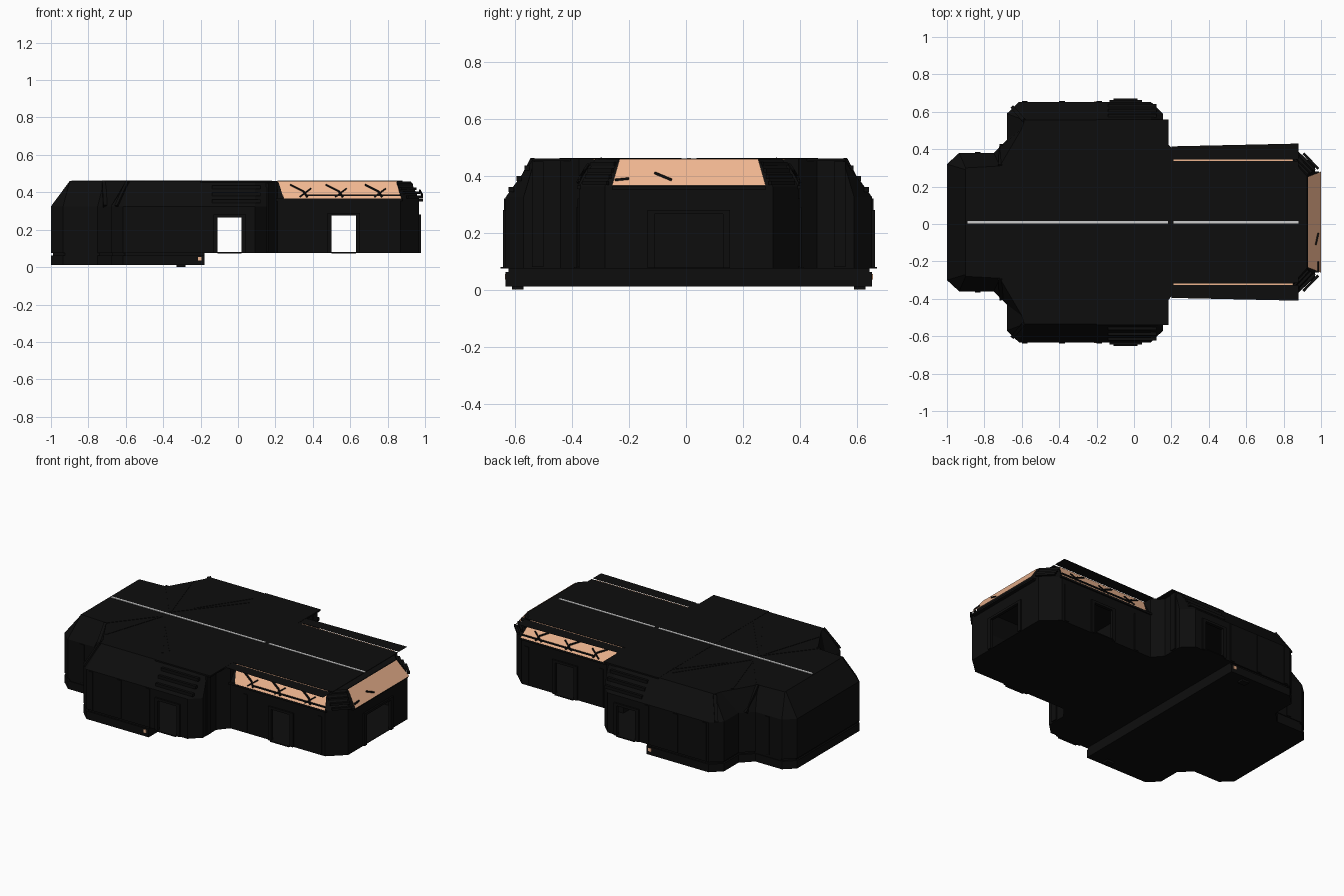
import bpy, bmesh
from mathutils import Vector

if "Cube" in bpy.data.objects:
    bpy.data.objects.remove(bpy.data.objects["Cube"])

CY = 0.01  # symmetry line of the plan


def material(name, col):
    m = bpy.data.materials.new(name)
    m.diffuse_color = (*col, 1)
    m.use_nodes = True
    m.node_tree.nodes["Principled BSDF"].inputs["Base Color"].default_value = m.diffuse_color
    return m


BLACK = material("black_panel", (0.004, 0.004, 0.004))
GLOW = material("warm_window", (0.87, 0.47, 0.28))


def finish(name, bm, mat):
    bmesh.ops.recalc_face_normals(bm, faces=bm.faces)
    me = bpy.data.meshes.new(name)
    bm.to_mesh(me)
    bm.free()
    ob = bpy.data.objects.new(name, me)
    bpy.context.collection.objects.link(ob)
    if mat:
        me.materials.append(mat)
    return ob


def loft(name, loops, mat=BLACK):
    """Closed solid through stacked loops of equal length."""
    bm = bmesh.new()
    rings = [[bm.verts.new((x, y + CY, z)) for x, y, z in lp] for lp in loops]
    n = len(rings[0])
    for a, b in zip(rings, rings[1:]):
        for i in range(n):
            j = (i + 1) % n
            bm.faces.new((a[i], a[j], b[j], b[i]))
    bm.faces.new(rings[0][::-1])
    bm.faces.new(rings[-1])
    bmesh.ops.remove_doubles(bm, verts=bm.verts, dist=1e-4)
    return finish(name, bm, mat)


def box(name, x0, x1, y0, y1, z0, z1, mat=BLACK):
    lp = [(x0, y0), (x1, y0), (x1, y1), (x0, y1)]
    return loft(name, [[(x, y, z) for x, y in lp] for z in (z0, z1)], mat)


def bar(name, a, b, w, mat=BLACK, h=None):
    """Square bar from a to b."""
    a, b = Vector(a), Vector(b)
    d = (b - a).normalized()
    s = d.cross(Vector((0, 0, 1))).normalized() * w / 2
    u = s.cross(d).normalized() * (h or w) / 2
    ring = [s + u, s - u, -s - u, -s + u]
    return loft(name, [[a + r for r in ring], [b + r for r in ring]], mat)


def panel(name, pts, mat):
    bm = bmesh.new()
    bm.faces.new([bm.verts.new((x, y + CY, z)) for x, y, z in pts])
    return finish(name, bm, mat)


def mirrored(half):
    return half + [(x, -y) for x, y in reversed(half)]


def at(pts, z):
    return [(x, y, z) for x, y in pts]


def hollow(ob, cutters):
    s = ob.modifiers.new("shell", "SOLIDIFY")
    s.thickness, s.offset = 0.006, -1
    for c in cutters:
        m = ob.modifiers.new("opening", "BOOLEAN")
        m.operation, m.object, m.solver = "DIFFERENCE", c, "EXACT"


def cutter(name, *dims):
    c = box(name, *dims)
    c.hide_render = True
    c.display_type = "WIRE"
    return c


# Main hall: cross-shaped plan with sloped shoulders
wall = mirrored([(-1, .31), (-.935, .37), (-.75, .37), (-.68, .44), (-.68, .58),
                 (-.615, .643), (.09, .643), (.155, .58), (.155, .45), (.21, .385)])
roof = mirrored([(-.9, .28), (-.9, .29), (-.717, .30), (-.6, .5), (-.586, .545),
                 (-.58, .545), (.09, .545), (.155, .54), (.155, .45), (.21, .385)])
hall = loft("main_hall", [at(wall, .075), at(wall, .325), at(roof, .46)])
hollow(hall, [cutter("hall_door_cutter", -.11, .02, -.8, .8, .079, .265)])

# Base skirt under the left part of the hall
half = [(-1, .31), (-.935, .37), (-.75, .37), (-.68, .44), (-.68, .58),
        (-.615, .643), (-.18, .643)]
base = mirrored(half)
inner = [(x + .01 if x < -.2 else x, y * .985) for x, y in base]
loft("base_skirt", [at(base, .012), at(base, .062)])
loft("base_joint", [at(inner, .06), at(inner, .078)])
for s in (-1, 1):
    box("base_foot", -.33, -.28, s * .6 - .02, s * .6 + .02, 0, .02)
    box("base_lamp", -.215, -.195, s * .644 - .002, s * .644 + .002, .035, .055, GLOW)

# Wing: lower block with sloped glazing band
w_wall = mirrored([(.16, .385), (.87, .385), (.968, .295)])
w_roof = mirrored([(.16, .328), (.85, .328), (.925, .245)])
wing = loft("wing", [at(w_wall, .075), at(w_wall, .362), at(w_roof, .459)])
hollow(wing, [cutter("wing_door_cutter", .5, .63, -.8, .8, .079, .275),
              cutter("end_door_cutter", .9, 1.1, -.12, .12, .079, .265)])

# Roof plates and light strips
box("hall_roof_plate", -.2, .185, -.55, .55, .452, .461)
box("wing_roof_plate", .185, .88, -.326, .326, .458, .461)
for s in (-1, 1):
    panel("wing_eave", [(.2, s * .336, .461), (.88, s * .336, .461),
                        (.88, s * .42, .461), (.2, s * .405, .461)], BLACK)
    box("eave_slit_light", .21, .85, s * .331 - .004, s * .331 + .004, .456, .4595, GLOW)
for x0, x1 in ((-.89, .183), (.21, .88)):
    box("roof_light_strip", x0, x1, -.007, .007, .46, .463, None)

# Raised roof ribs fanning out from the crossing, and shoulder ribs
for s in (-1, 1):
    for ex, ey in ((-.717, .30), (-.63, .43), (-.2, .4), (-.22, .45)):
        bar("roof_rib", (-.5, s * .03, .459), (ex, s * ey, .459), .012, h=.006)
    bar("valley_rib", (-.717, s * .30, .458), (-.71, s * .41, .325), .02)
    bar("corner_rib", (-.588, s * .543, .456), (-.648, s * .612, .325), .02)

# Side glazing, rails and broken frame bars
for s in (-1, 1):
    panel("wing_side_window", [(.215, s * .333, .459), (.845, s * .333, .459),
                               (.875, s * .392, .365), (.245, s * .392, .365)], GLOW)
    bar("window_rail", (.36, s * .385, .384), (.87, s * .385, .384), .008)
    bar("window_sill", (.2, s * .387, .36), (.88, s * .387, .36), .012)
    for x in (.33, .52, .73):
        bar("frame_bar", (x - .05, s * .352, .44), (x + .02, s * .375, .405), .008)
        bar("frame_bar", (x + .02, s * .375, .405), (x + .04, s * .39, .375), .008)
        bar("frame_bar", (x, s * .388, .375), (x + .06, s * .366, .42), .006)

# End window with sill and cracks
panel("end_window", [(.93, -.243, .459), (.93, .243, .459),
                     (1, .27, .365), (1, -.27, .365)], GLOW)
box("end_window_sill", .95, .99, -.27, .27, .352, .363)
bar("end_crack", (.972, -.12, .41), (.985, -.06, .385), .008)
bar("end_crack", (.985, -.26, .385), (.985, -.21, .39), .008)

# Corner louvres at the wing end
for s in (-1, 1):
    for k in range(4):
        z, o = .375 + k * .022, -.018 * k
        bar("corner_louvre", (.905 + o, s * (.368 + o * .5), z),
            (.985 + o, s * (.285 + o * .5), z), .014)

# Door frames, steps and shoulder louvres
for s in (-1, 1):
    for x0, x1, y, top in ((-.11, .02, .643, .265), (.5, .63, .385, .275)):
        for xa, xb in ((x0 - .022, x0), (x1, x1 + .022)):
            box("door_jamb", xa, xb, s * y - .01, s * y + .01, .076, top + .015)
        box("door_lintel", x0, x1, s * y - .01, s * y + .01, top, top + .015)
        box("door_step", x0, x1, s * y, s * (y + .018), .074, .08)
    for k in range(3):
        t = .2 + .28 * k
        y, z = .643 - .098 * t, .325 + .135 * t
        bar("shoulder_louvre", (-.14, s * y, z), (.12, s * y, z), .018)
for y0, y1 in ((-.145, -.12), (.12, .145)):
    box("end_door_jamb", .96, .978, y0, y1, .076, .28)
box("end_door_lintel", .96, .978, -.12, .12, .265, .28)

# Shallow pilasters on the long walls
for s in (-1, 1):
    for x, y in ((-.6, .643), (-.4, .643), (-.2, .643), (-.85, .37), (.3, .385), (.82, .385)):
        box("wall_pilaster", x, x + .03, s * y - .005, s * y + .005, .08, .32)
    box("gable_pilaster", .15, .163, s * .53 - .02, s * .53 + .02, .08, .45)
    box("nose_pilaster", -1, -.99, s * .28 - .015, s * .28 + .015, .08, .325)
